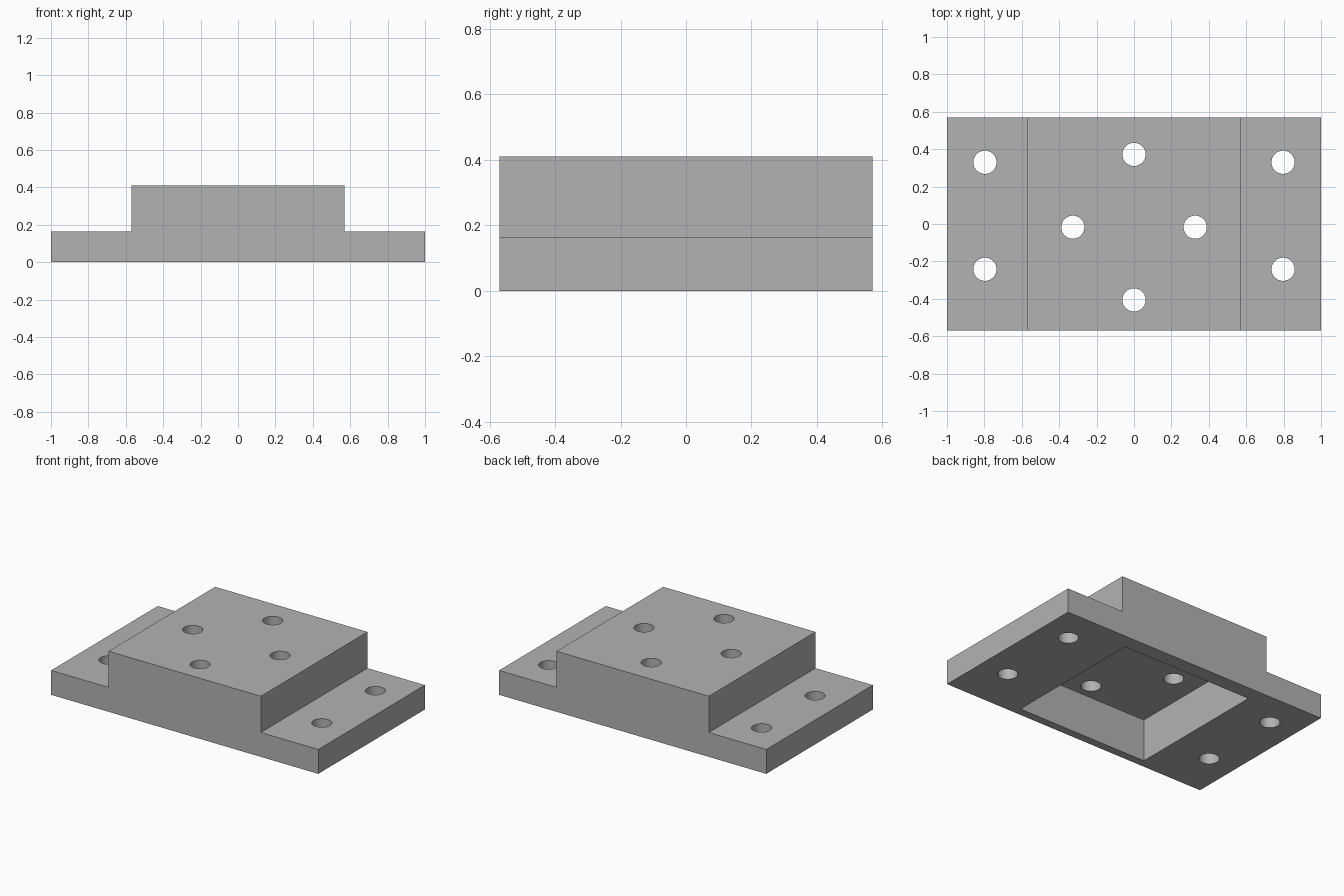
import bpy
import bmesh
from mathutils import Matrix, Vector

if "Cube" in bpy.data.objects:
    bpy.data.objects.remove(bpy.data.objects["Cube"], do_unlink=True)

HALF_DEPTH = 0.57
TOP = 0.41

grey = bpy.data.materials.new("plain grey")
grey.use_nodes = True
grey.diffuse_color = (0.45, 0.45, 0.45, 1)
grey.node_tree.nodes["Principled BSDF"].inputs["Base Color"].default_value = grey.diffuse_color


def make_object(name, bm):
    bmesh.ops.recalc_face_normals(bm, faces=bm.faces)
    mesh = bpy.data.meshes.new(name)
    bm.to_mesh(mesh)
    bm.free()
    mesh.materials.append(grey)
    obj = bpy.data.objects.new(name, mesh)
    bpy.context.collection.objects.link(obj)
    return obj


def cut(target, cutter):
    mod = target.modifiers.new(cutter.name, "BOOLEAN")
    mod.operation = "DIFFERENCE"
    mod.solver = "EXACT"
    mod.object = cutter
    bpy.context.view_layer.objects.active = target
    bpy.ops.object.modifier_apply(modifier=mod.name)
    bpy.data.objects.remove(cutter, do_unlink=True)


# Stepped block: half profile, mirrored and extruded front to back
half = [(1, 0), (1, 0.165), (0.57, 0.165), (0.57, TOP)]
profile = half + [(-x, z) for x, z in reversed(half)]
bm = bmesh.new()
face = bm.faces.new([bm.verts.new((x, -HALF_DEPTH, z)) for x, z in profile])
side = bmesh.ops.extrude_face_region(bm, geom=[face])
bmesh.ops.translate(bm, vec=(0, 2 * HALF_DEPTH, 0),
                    verts=[v for v in side["geom"] if isinstance(v, bmesh.types.BMVert)])
block = make_object("mounting_block", bm)

# Pocket in the underside
low, high = Vector((-0.51, -0.515, -0.285)), Vector((0.465, 0.47, 0.285))
bm = bmesh.new()
bmesh.ops.create_cube(bm, size=1, matrix=Matrix.Translation((low + high) / 2)
                      @ Matrix.Diagonal((*(high - low), 1)))
cut(block, make_object("pocket_cutter", bm))

# Through holes: two on each flange, four in the raised top
holes = [(s * 0.797, y) for s in (-1, 1) for y in (0.33, -0.242)]
holes += [(-0.327, -0.017), (0.327, -0.017), (0, 0.372), (0, -0.406)]
bm = bmesh.new()
for x, y in holes:
    bmesh.ops.create_cone(bm, cap_ends=True, segments=48, radius1=0.062, radius2=0.062,
                          depth=2, matrix=Matrix.Translation((x, y, 0)))
cut(block, make_object("hole_cutter", bm))

# Smooth hole walls, crisp edges
bpy.ops.object.select_all(action="DESELECT")
block.select_set(True)
bpy.context.view_layer.objects.active = block
bpy.ops.object.shade_smooth_by_angle(angle=0.5)
